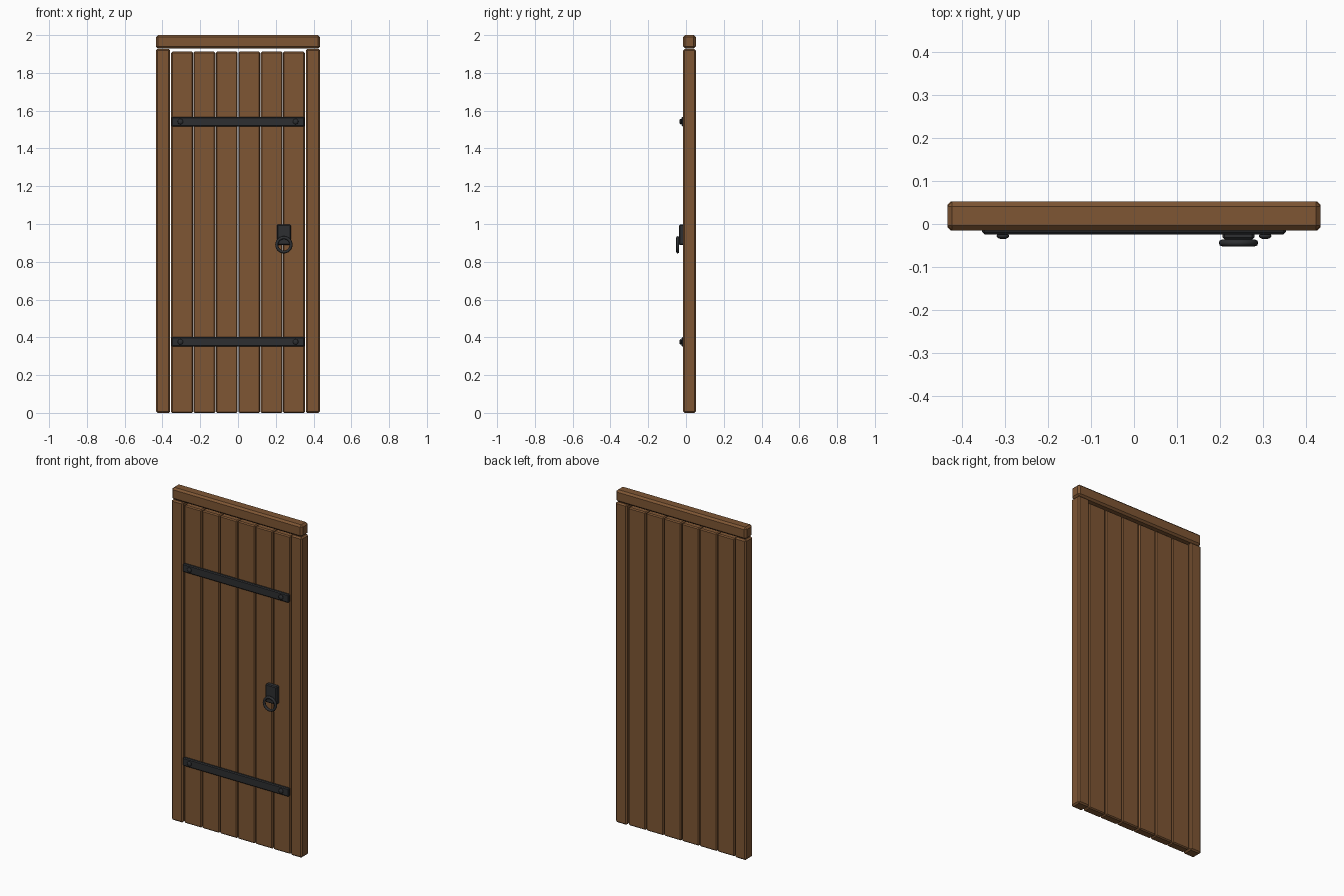
import bpy, math

if "Cube" in bpy.data.objects:
    bpy.data.objects.remove(bpy.data.objects["Cube"])

def material(name, col):
    m = bpy.data.materials.new(name)
    m.diffuse_color = (*col, 1)
    m.use_nodes = True
    m.node_tree.nodes["Principled BSDF"].inputs["Base Color"].default_value = m.diffuse_color
    return m

wood = material("brown wood", (0.21, 0.093, 0.034))
iron = material("dark iron", (0.026, 0.028, 0.031))

def box(name, x, y, z, mat, bevel):
    """Chamfered box from (min, max) ranges."""
    bpy.ops.mesh.primitive_cube_add(size=1, location=[sum(r) / 2 for r in (x, y, z)])
    o = bpy.context.object
    o.name = name
    o.scale = [r[1] - r[0] for r in (x, y, z)]
    bpy.ops.object.transform_apply(location=False, rotation=False, scale=True)
    b = o.modifiers.new("chamfer", 'BEVEL')
    b.width = bevel
    b.segments = 1
    o.data.materials.append(mat)
    return o

FRAME_Y = (-0.015, 0.052)

# frame: lintel and two stiles
box("lintel", (-0.434, 0.434), FRAME_Y, (1.928, 2.0), wood, 0.011)
for name, s in (("left_stile", -1), ("right_stile", 1)):
    box(name, sorted((s * 0.359, s * 0.434)), FRAME_Y, (0, 1.927), wood, 0.008)

# six vertical planks, slightly recessed
pitch = 0.1185
for i in range(6):
    cx = (i - 2.5) * pitch
    box(f"plank_{i + 1}", (cx - 0.0575, cx + 0.0575), (-0.007, 0.044), (0, 1.912), wood, 0.006)

# iron straps with domed rivets
for name, z in (("lower", 0.376), ("upper", 1.542)):
    box(f"{name}_strap", (-0.353, 0.353), (-0.024, -0.005), (z - 0.025, z + 0.025), iron, 0.005)
    for s in (-1, 1):
        bpy.ops.mesh.primitive_uv_sphere_add(segments=16, ring_count=8, radius=0.0145,
                                             location=(s * 0.305, -0.028, z))
        o = bpy.context.object
        o.name = f"{name}_rivet"
        o.scale.y = 0.5
        o.data.materials.append(iron)
        bpy.ops.object.shade_smooth()

# handle plate and pull ring
box("handle_plate", (0.206, 0.28), (-0.036, -0.005), (0.888, 0.997), iron, 0.005)
bpy.ops.mesh.primitive_torus_add(major_radius=0.038, minor_radius=0.008, major_segments=24,
                                 minor_segments=8, location=(0.243, -0.044, 0.89),
                                 rotation=(math.pi / 2, 0, 0))
ring = bpy.context.object
ring.name = "pull_ring"
ring.data.materials.append(iron)
bpy.ops.object.shade_smooth()
